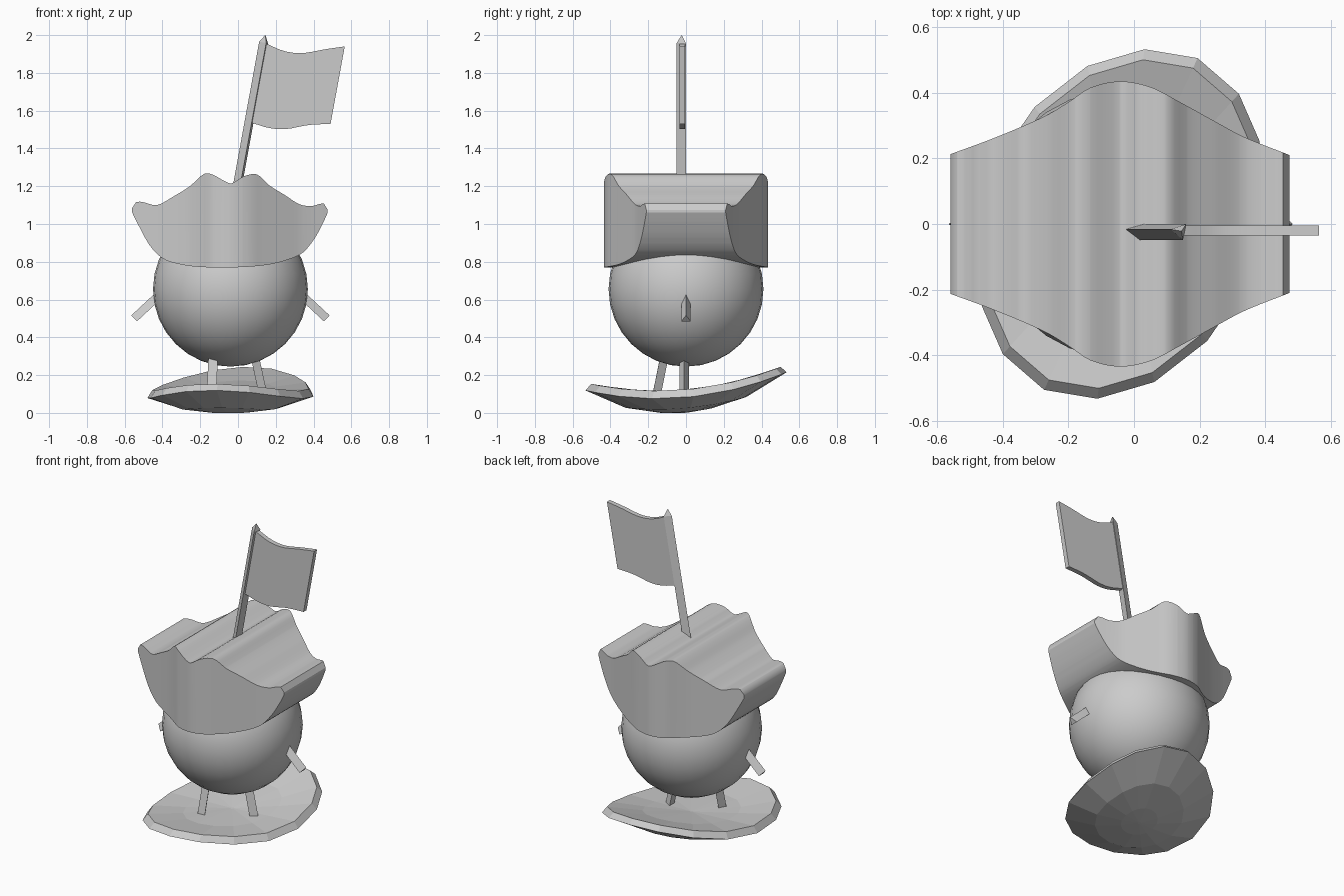
import bpy, bmesh, math
from mathutils import Vector

if "Cube" in bpy.data.objects:
    bpy.data.objects.remove(bpy.data.objects["Cube"], do_unlink=True)

grey = bpy.data.materials.new("plain grey")
grey.use_nodes = True
colour = (0.6, 0.6, 0.6, 1)
grey.diffuse_color = colour
grey.node_tree.nodes["Principled BSDF"].inputs["Base Color"].default_value = colour


def build(name, verts, faces, smooth=False):
    mesh = bpy.data.meshes.new(name)
    mesh.from_pydata([tuple(v) for v in verts], [], faces)
    bm = bmesh.new()
    bm.from_mesh(mesh)
    bmesh.ops.recalc_face_normals(bm, faces=bm.faces)
    bm.to_mesh(mesh)
    bm.free()
    mesh.materials.append(grey)
    obj = bpy.data.objects.new(name, mesh)
    bpy.context.collection.objects.link(obj)
    if smooth:
        bpy.ops.object.select_all(action="DESELECT")
        obj.select_set(True)
        bpy.context.view_layer.objects.active = obj
        bpy.ops.object.shade_smooth_by_angle(angle=math.radians(35))
    return obj


def loft(name, rings, smooth=False):
    """Join equal rings of points and close both ends."""
    n = len(rings[0])
    verts = [p for ring in rings for p in ring]
    faces = [(k * n + i, k * n + (i + 1) % n, (k + 1) * n + (i + 1) % n, (k + 1) * n + i)
             for k in range(len(rings) - 1) for i in range(n)]
    last = (len(rings) - 1) * n
    faces += [tuple(range(n)), tuple(range(last, last + n))]
    return build(name, verts, faces, smooth)


def stick(name, start, end, apex, radius=0.029, tip=None):
    """Three-sided stick with one edge turned towards apex."""
    a, b = Vector(start), Vector(end)
    d = (b - a).normalized()
    u = Vector(apex)
    u = (u - d * u.dot(d)).normalized()
    v = d.cross(u)
    corners = [radius * (math.cos(t) * u + math.sin(t) * v)
               for t in (i * math.tau / 3 for i in range(3))]
    rings = [[a + c for c in corners], [b + c for c in corners]]
    if tip:
        rings.append([Vector(tip) + c * 0.02 for c in corners])
    return loft(name, rings)


def sample(points, x):
    """Smooth curve through (x, value) points."""
    for i in range(len(points) - 1):
        (x0, v0), (x1, v1) = points[i], points[i + 1]
        if x <= x1 or i == len(points) - 2:
            def slope(j):
                lo, hi = points[max(j - 1, 0)], points[min(j + 1, len(points) - 1)]
                return (hi[1] - lo[1]) / (hi[0] - lo[0])
            h = x1 - x0
            t = (x - x0) / h
            return ((2*t**3 - 3*t*t + 1) * v0 + (t**3 - 2*t*t + t) * h * slope(i)
                    + (3*t*t - 2*t**3) * v1 + (t**3 - t*t) * h * slope(i + 1))


# Round body
bpy.ops.mesh.primitive_uv_sphere_add(segments=32, ring_count=16, radius=0.41,
                                     location=(-0.04, 0, 0.655))
body = bpy.context.object
body.name = "body"
body.data.materials.append(grey)
bpy.ops.object.shade_smooth()

# Hat: wavy crown, rounded base and a plan that narrows to both sides
crown = [(-.56, 1.085), (-.54, 1.115), (-.50, 1.115), (-.43, 1.10), (-.335, 1.15),
         (-.255, 1.20), (-.18, 1.265), (-.135, 1.262), (-.085, 1.235), (-.035, 1.215),
         (.025, 1.25), (.10, 1.262), (.165, 1.205), (.245, 1.155), (.325, 1.105),
         (.39, 1.095), (.455, 1.108), (.475, 1.075)]
base = [(-.56, 1.06), (-.52, .98), (-.47, .89), (-.415, .83), (-.36, .80), (-.23, .775),
        (-.045, .77), (.125, .78), (.245, .805), (.345, .85), (.41, .93),
        (.455, 1.015), (.475, 1.06)]
plan = [(-.56, .213), (-.42, .265), (-.27, .33), (-.195, .375), (-.135, .415), (-.045, .435),
        (.05, .418), (.14, .372), (.245, .314), (.337, .265), (.475, .21)]
stations = sorted({p[0] for p in crown + base} | {-.56 + 1.035 * i / 46 for i in range(47)})
hat_rings = []
for x in stations:
    top, low, w = sample(crown, x), sample(base, x), sample(plan, x)
    hat_rings.append([(x, -w, low), (x, w, low), (x, w, top), (x, -w, top)])
loft("hat", hat_rings, smooth=True)

# Flag pole with pointed end
stick("flag_pole", (-.017, -.022, 1.1), (.14, -.022, 1.96), (-1, .2, 0), tip=(.145, -.022, 2.0))

# Waving flag
upper = [(0, 1.955), (.23, 1.915), (.46, 1.905), (.75, 1.925), (1, 1.94)]
lower = [(0, 1.535), (.22, 1.508), (.42, 1.502), (.72, 1.524), (1, 1.53)]
flag_rings = []
for i in range(13):
    t = i / 12
    xt, xb = .15 + .415 * t, .075 + .415 * t
    zt, zb = sample(upper, t), sample(lower, t)
    flag_rings.append([(xb, -.035, zb), (xb, -.005, zb), (xt, -.005, zt), (xt, -.035, zt)])
loft("flag", flag_rings, smooth=True)

# Arms
for side, name in ((1, "left_arm"), (-1, "right_arm")):
    stick(name, (-.04 + side * .36, 0, .63), (-.04 + side * .505, 0, .495), (side, 0, 1))

# Legs
stick("right_leg", (-.13, -.115, .33), (-.14, -.16, .11), (0, 1, 0))
stick("left_leg", (.075, -.01, .33), (.125, -.01, .10), (-.5, -.85, 0))

# Rocking foot board: half an outline, repeated by a half turn
half = [(.44, .04), (.423, .253), (.36, .397), (.234, .506),
        (.072, .533), (-.102, .482), (-.263, .357), (-.385, .18)]
outline = half + [(-x, -y) for x, y in half]


def board_ring(scale, drop):
    ring = []
    for x, y in outline:
        x, y = x * scale, y * scale
        ring.append((x - .04, y, max(0, .12 + .09 * y + .3 * y * y - drop)))
    return ring


board_rings = [board_ring(s, d) for s, d in
               ((.02, .119), (.25, .114), (.6, .095), (1, .038), (.94, -.003), (.55, 0), (.02, .004))]
loft("foot_board", board_rings)
